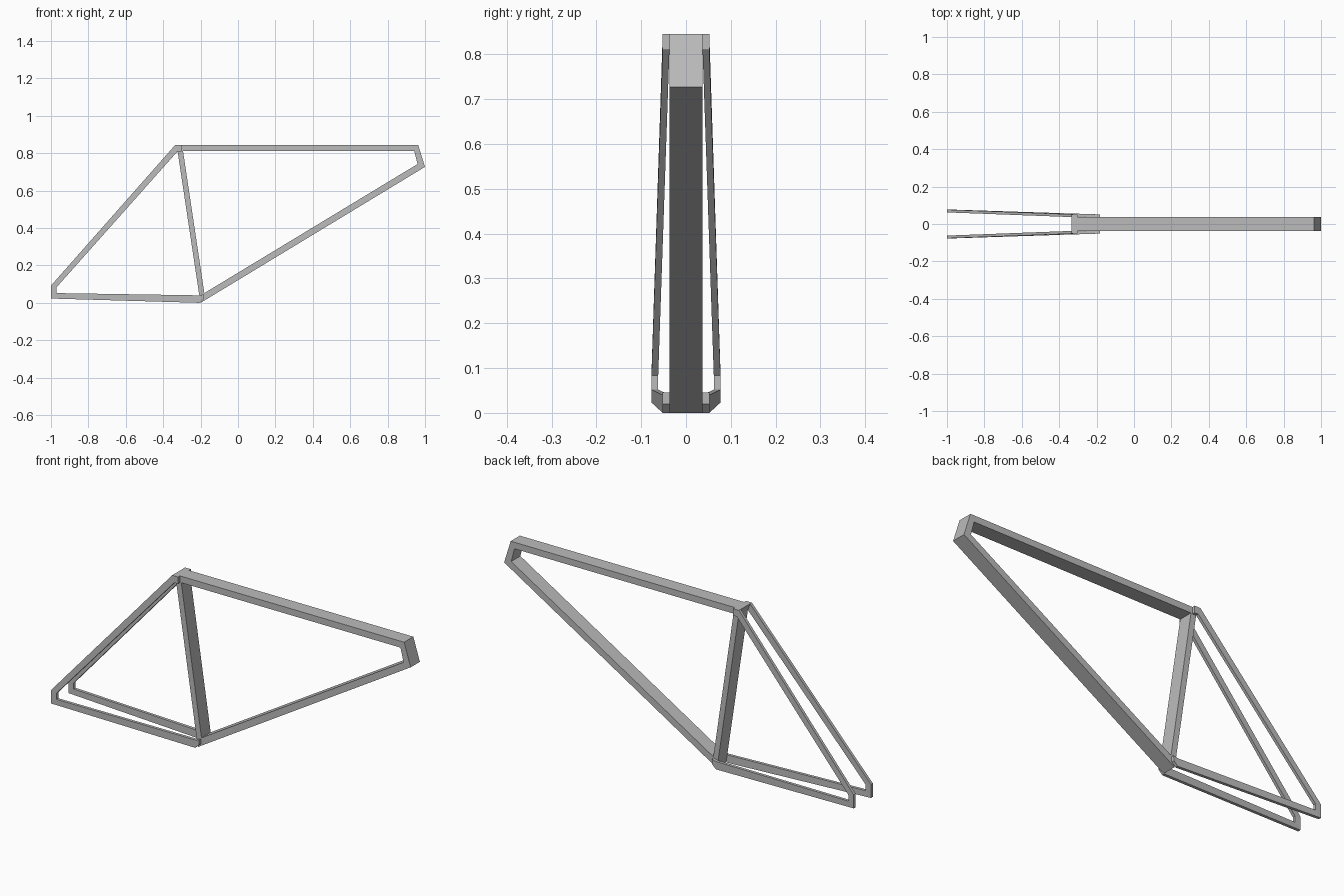
import bpy
import bmesh

cube = bpy.data.objects.get("Cube")
if cube:
    bpy.data.objects.remove(cube, do_unlink=True)

# One plain grey for the whole frame
GREY = (0.5, 0.5, 0.5, 1.0)
grey = bpy.data.materials.new("frame_grey")
grey.use_nodes = True
grey.diffuse_color = GREY
grey.node_tree.nodes["Principled BSDF"].inputs["Base Color"].default_value = GREY


def section(outer, inner, y0, y1):
    """Four corners of a tube end: outer and inner (x, z) at two depths."""
    return [(outer[0], y0, outer[1]), (outer[0], y1, outer[1]),
            (inner[0], y1, inner[1]), (inner[0], y0, inner[1])]


def tube(name, sections, cap_start=False, cap_end=False):
    """Square tube through mitred sections, open where it joins another."""
    bm = bmesh.new()
    rings = [[bm.verts.new(p) for p in s] for s in sections]
    for a, b in zip(rings, rings[1:]):
        for i in range(4):
            j = (i + 1) % 4
            bm.faces.new((a[i], a[j], b[j], b[i]))
    if cap_start:
        bm.faces.new(rings[0][::-1])
    if cap_end:
        bm.faces.new(rings[-1])
    bmesh.ops.recalc_face_normals(bm, faces=bm.faces)
    # Open sleeves: make sure the faces look away from the tube's middle
    centre = sum((v.co for v in rings[0] + rings[1]), rings[0][0].co * 0) / 8
    face = bm.faces[:][0]
    if face.normal.dot(face.calc_center_median() - centre) < 0:
        bmesh.ops.reverse_faces(bm, faces=bm.faces)
    mesh = bpy.data.meshes.new(name)
    bm.to_mesh(mesh)
    bm.free()
    mesh.materials.append(grey)
    obj = bpy.data.objects.new(name, mesh)
    bpy.context.collection.objects.link(obj)
    return obj


# Main frame: mitred corners as (outer, inner) pairs
HALF = 0.037
seat_top = section((-0.335, 0.845), (-0.294, 0.812), -HALF, HALF)
head_top = section((0.963, 0.845), (0.942, 0.812), -HALF, HALF)
head_low = section((1.0, 0.727), (0.96, 0.742), -HALF, HALF)
crank = section((-0.2, 0.0), (-0.18, 0.052), -HALF, HALF)

tube("top_tube", [seat_top, head_top])
tube("head_tube", [head_top, head_low])
tube("down_tube", [head_low, crank])

# Seat tube: rear edge paired with the inner corners
tube("seat_tube", [seat_top,
                   section((-0.323, 0.81), (-0.294, 0.812), -HALF, HALF),
                   section((-0.207, 0.04), (-0.18, 0.052), -HALF, HALF),
                   crank])

# Rear stays: flare outwards from the seat tube to the axle end
WALL, AXLE = 0.015, 0.062
for side, s in (("left", 1), ("right", -1)):
    def stay_section(outer, inner, y):
        return section(outer, inner, s * y, s * (y + WALL))

    seat_end = stay_section((-0.302, 0.845), (-0.302, 0.81), HALF)
    seat_bend = stay_section((-0.335, 0.845), (-0.323, 0.81), HALF)
    axle_top = stay_section((-1.0, 0.092), (-0.97, 0.083), AXLE)
    axle_low = stay_section((-1.0, 0.023), (-0.97, 0.052), AXLE)
    chain_bend = stay_section((-0.205, 0.0), (-0.207, 0.04), HALF)
    chain_end = stay_section((-0.184, 0.02), (-0.182, 0.046), HALF)

    tube(side + "_seat_stay", [seat_end, seat_bend, axle_top], cap_start=True)
    tube(side + "_axle_end", [axle_top, axle_low])
    tube(side + "_chain_stay", [axle_low, chain_bend, chain_end], cap_end=True)
